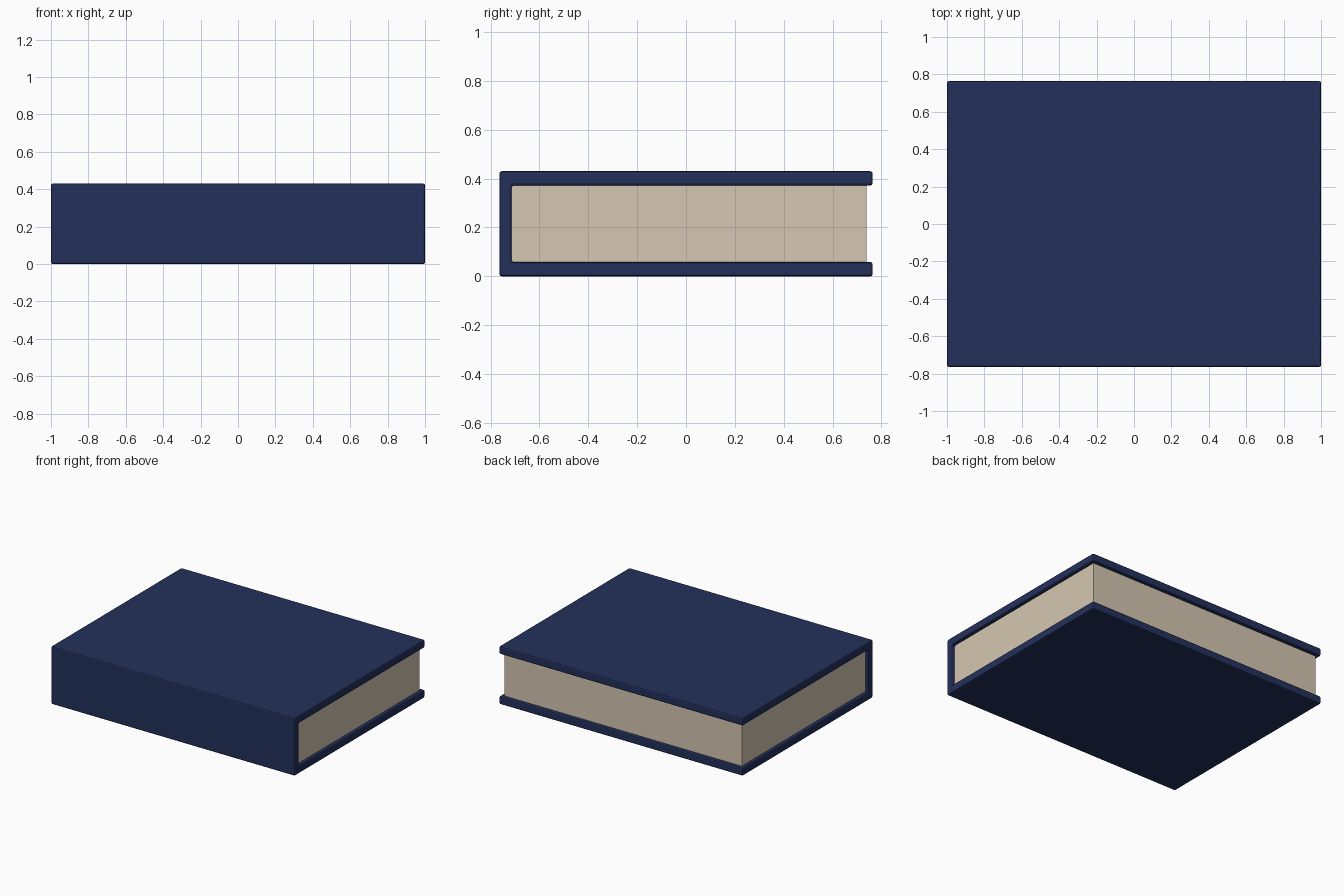
import bpy, bmesh

if "Cube" in bpy.data.objects:
    bpy.data.objects.remove(bpy.data.objects["Cube"])


def material(name, rgb):
    m = bpy.data.materials.new(name)
    m.diffuse_color = (*rgb, 1.0)
    m.use_nodes = True
    m.node_tree.nodes["Principled BSDF"].inputs["Base Color"].default_value = m.diffuse_color
    return m


def prism(name, profile, half_x, mat):
    """Extrude a (y, z) profile along x, centred on x = 0."""
    bm = bmesh.new()
    face = bm.faces.new([bm.verts.new((-half_x, y, z)) for y, z in profile])
    ext = bmesh.ops.extrude_face_region(bm, geom=[face])
    verts = [g for g in ext["geom"] if isinstance(g, bmesh.types.BMVert)]
    bmesh.ops.translate(bm, verts=verts, vec=(2 * half_x, 0, 0))
    bmesh.ops.recalc_face_normals(bm, faces=bm.faces)
    mesh = bpy.data.meshes.new(name)
    bm.to_mesh(mesh)
    bm.free()
    mesh.materials.append(mat)
    obj = bpy.data.objects.new(name, mesh)
    bpy.context.collection.objects.link(obj)
    return obj


navy = material("navy cover", (0.0168, 0.0296, 0.105))
paper = material("cream paper", (0.665, 0.565, 0.445))

DEPTH, HEIGHT = 0.764, 0.43      # half depth, total height
SPINE, LOW, HIGH = -0.714, 0.058, 0.372

# Cover: two boards joined by the spine, as one U-shaped section
cover = prism("cover", [
    (-DEPTH, 0), (DEPTH, 0), (DEPTH, LOW), (SPINE, LOW),
    (SPINE, HIGH), (DEPTH, HIGH), (DEPTH, HEIGHT), (-DEPTH, HEIGHT)], 1.0, navy)
bevel = cover.modifiers.new("soft edges", "BEVEL")
bevel.width = 0.009
bevel.segments = 2
bevel.limit_method = "ANGLE"

# Page block, set back slightly from the open edges
PAGE_EDGE = 0.738
prism("pages", [(SPINE, LOW), (PAGE_EDGE, LOW), (PAGE_EDGE, HIGH), (SPINE, HIGH)],
      0.975, paper)
